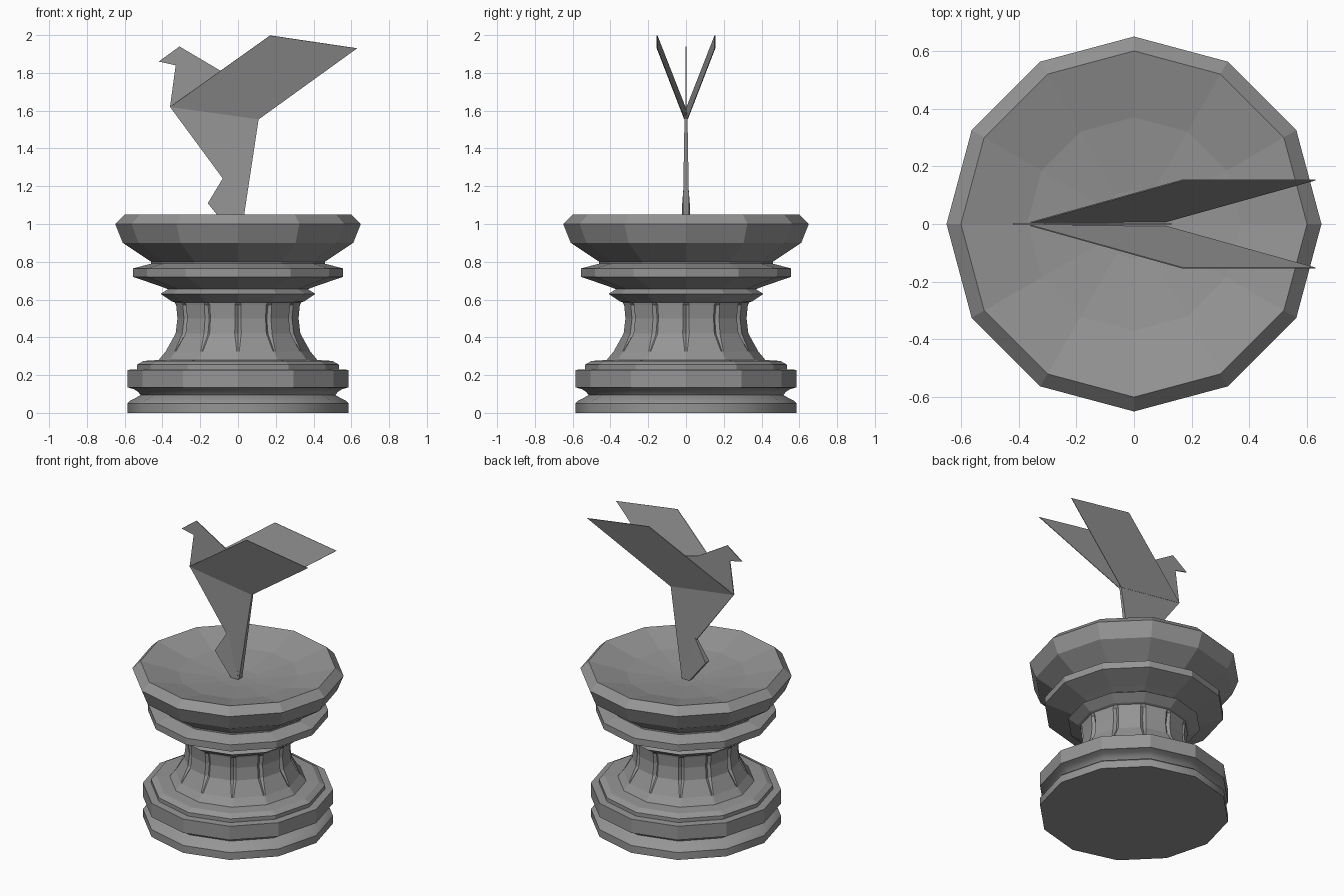
import bpy
from math import sin, cos, pi, radians

if "Cube" in bpy.data.objects:
    bpy.data.objects.remove(bpy.data.objects["Cube"])

SIDES = 12
stone = bpy.data.materials.new("dark_grey")
stone.diffuse_color = (.3, .3, .3, 1)
stone.use_nodes = True
stone.node_tree.nodes["Principled BSDF"].inputs["Base Color"].default_value = stone.diffuse_color


def make_object(name, verts, faces):
    mesh = bpy.data.meshes.new(name)
    mesh.from_pydata(verts, [], faces)
    mesh.update()
    mesh.materials.append(stone)
    obj = bpy.data.objects.new(name, mesh)
    bpy.context.collection.objects.link(obj)
    return obj


def skin(rings):
    """Join equal-length rings, listed bottom to top, with quads."""
    n = len(rings[0])
    verts = [v for ring in rings for v in ring]
    faces = [(k * n + i, k * n + (i + 1) % n, (k + 1) * n + (i + 1) % n, (k + 1) * n + i)
             for k in range(len(rings) - 1) for i in range(n)]
    return verts, faces


def lathe(name, profile, floor=False, tip_z=None):
    rings = [[(r * cos(2 * pi * i / SIDES), r * sin(2 * pi * i / SIDES), z)
              for i in range(SIDES)] for r, z in profile]
    verts, faces = skin(rings)
    if floor:
        faces.append(tuple(reversed(range(SIDES))))
    if tip_z is not None:
        start = len(verts) - SIDES
        verts.append((0, 0, tip_z))
        faces += [(start + i, start + (i + 1) % SIDES, len(verts) - 1) for i in range(SIDES)]
    return make_object(name, verts, faces)


def fluted_column(name, profile):
    """Twelve-sided column with a narrow tapering groove cut along each corner."""
    rings = []
    for r, z, depth, degrees in profile:
        half = radians(degrees)
        shrink = cos(pi / SIDES) / cos(pi / SIDES - half)
        ring = []
        for i in range(SIDES):
            a = 2 * pi * i / SIDES
            for da, rr in ((-half, r * shrink), (0, r - depth), (half, r * shrink)):
                ring.append((rr * cos(a + da), rr * sin(a + da), z))
        rings.append(ring)
    return make_object(name, *skin(rings))


def folded(name, points):
    """Closed paper form from (x, half width, z) points, mirrored in y."""
    n = len(points)
    verts, faces = skin([[(x, -w, z) for x, w, z in points], [(x, w, z) for x, w, z in points]])
    faces += [tuple(reversed(range(n))), tuple(range(n, 2 * n))]
    return make_object(name, verts, faces)


def paper(name, points, thickness):
    """Flat folded-paper piece with a little thickness."""
    obj = make_object(name, points, [tuple(range(len(points)))])
    mod = obj.modifiers.new("thickness", 'SOLIDIFY')
    mod.thickness = thickness
    mod.offset = 0
    return obj


# Smooth foot with a concave neck
foot = lathe("pedestal_foot", [(.585, 0), (.585, .05), (.57, .065), (.54, .08), (.515, .095),
                               (.53, .112), (.55, .125), (.585, .135)], floor=True)
bpy.context.view_layer.objects.active = foot
foot.select_set(True)
bpy.ops.object.shade_smooth_by_angle(angle=radians(40))

# Faceted plinth
lathe("plinth", [(.585, .135), (.585, .228), (.535, .23), (.535, .255), (.50, .275), (.42, .28)])

# Waisted, grooved column
fluted_column("pedestal_column", [(.42, .28, 0, 1), (.385, .325, .002, 1), (.335, .42, .018, 3),
                                  (.325, .50, .02, 3), (.332, .57, .015, 3), (.335, .585, 0, 2)])

# Mouldings and shallow bowl
lathe("bowl", [(.335, .585), (.35, .59), (.41, .63), (.37, .655), (.41, .67), (.555, .72),
               (.555, .765), (.46, .79), (.46, .80), (.61, .90), (.65, 1.0), (.60, 1.05),
               (.37, .99), (.12, .96)], tip_z=.955)

# Folded bird: body, tail, neck with head, and a mirrored pair of wings
folded("bird_body", [(-.36, .003, 1.62), (-.08, .008, 1.24), (-.04, .018, .965),
                     (.02, .018, .965), (.11, .008, 1.56)])
folded("bird_tail", [(-.04, .004, 1.31), (-.16, .02, 1.11), (-.04, .02, .96), (.015, .02, .96)])
paper("bird_neck_and_head", [(-.36, 0, 1.62), (.11, 0, 1.56), (.13, 0, 1.75), (-.09, 0, 1.81),
                             (-.31, 0, 1.94), (-.42, 0, 1.86), (-.33, 0, 1.84)], .006)
for side, s in (("left", 1), ("right", -1)):
    paper("bird_wing_" + side, [(-.36, s * .005, 1.62), (.17, s * .153, 1.998),
                                (.63, s * .153, 1.93), (.11, s * .008, 1.555)], .004)
